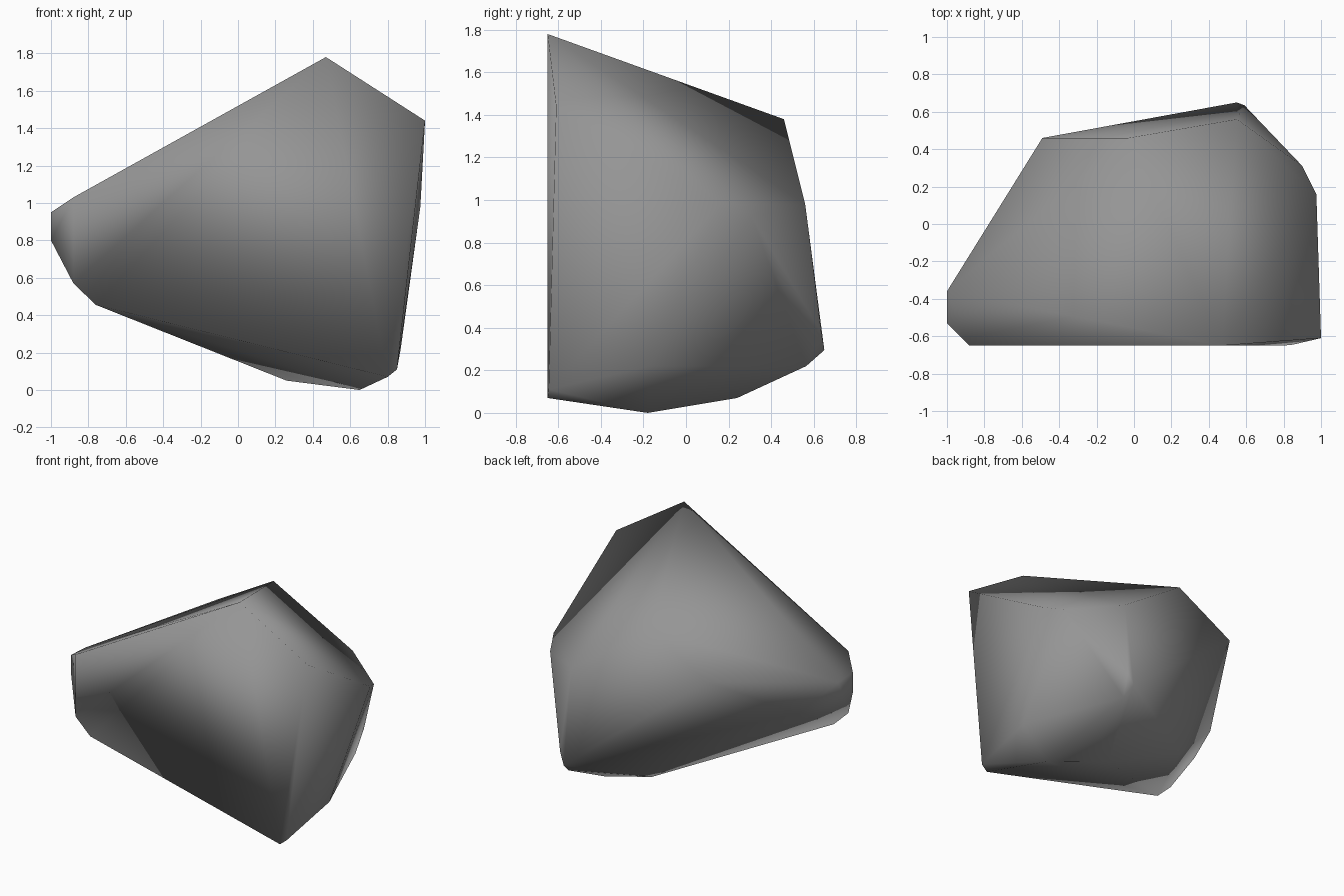
import bpy, bmesh

# Corner points of the chipped boulder
corners = [
    # flat front face
    (0.47, -0.65, 1.78), (-0.88, -0.65, 1.03), (-0.88, -0.65, 0.57),
    (-0.76, -0.65, 0.455), (0.80, -0.65, 0.07), (0.85, -0.645, 0.11),
    # blunt left nose
    (-1.0, -0.53, 0.95), (-1.0, -0.53, 0.80), (-1.0, -0.36, 0.94),
    (-0.70, -0.33, 0.64),
    # right side
    (1.0, -0.61, 1.44), (0.975, 0.16, 0.98), (0.90, 0.31, 0.92),
    (0.87, -0.17, 0.22),
    # back ridge
    (-0.49, 0.46, 1.12), (-0.03, 0.46, 1.38), (0.55, 0.56, 0.98),
    (0.59, 0.635, 0.38), (0.55, 0.65, 0.295), (0.57, 0.565, 0.22),
    # underside
    (0.65, -0.18, 0.0), (0.26, 0.03, 0.05), (0.50, 0.24, 0.07),
]

# Wrap the corners in a convex hull
bm = bmesh.new()
for c in corners:
    bm.verts.new(c)
hull = bmesh.ops.convex_hull(bm, input=bm.verts)
loose = [v for v in bm.verts if not v.link_faces]
bmesh.ops.delete(bm, geom=loose, context='VERTS')
bmesh.ops.recalc_face_normals(bm, faces=bm.faces)

# Smooth shading over the whole stone
for f in bm.faces:
    f.smooth = True

mesh = bpy.data.meshes.new("boulder")
bm.to_mesh(mesh)
bm.free()

stone = bpy.data.materials.new("stone grey")
stone.diffuse_color = (0.30, 0.30, 0.30, 1)
mesh.materials.append(stone)

boulder = bpy.data.objects.new("boulder", mesh)
bpy.context.collection.objects.link(boulder)
